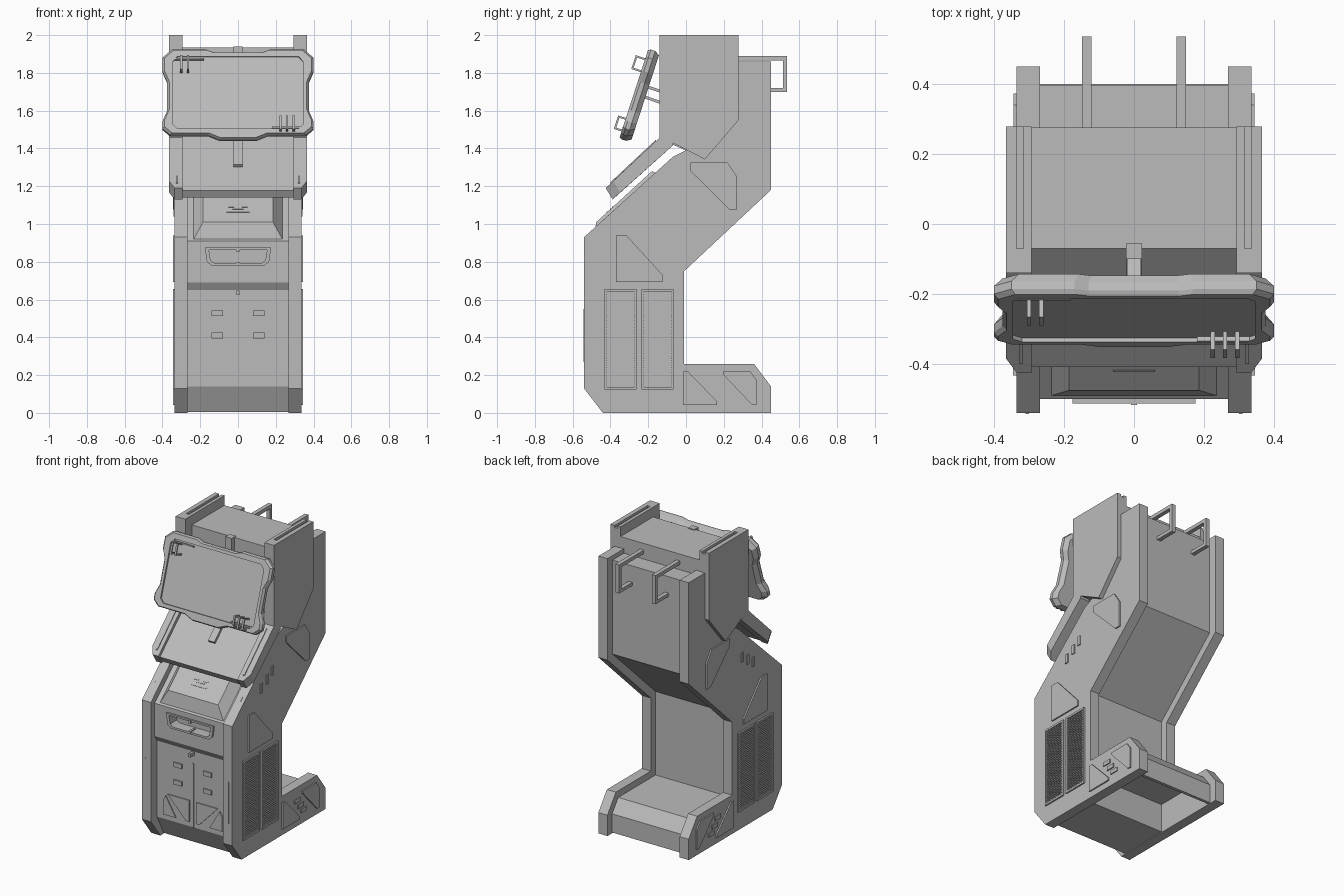
import bpy, bmesh, math
from mathutils import Matrix, Vector

grey = bpy.data.materials.new("plain grey")
grey.diffuse_color = (0.5, 0.5, 0.5, 1)


def finish(name, bm, mat=None):
    bmesh.ops.recalc_face_normals(bm, faces=bm.faces)
    me = bpy.data.meshes.new(name)
    bm.to_mesh(me)
    bm.free()
    me.materials.append(grey)
    ob = bpy.data.objects.new(name, me)
    bpy.context.collection.objects.link(ob)
    if mat:
        me.transform(mat)
    return ob


def loft(bm, rings):
    vs = [[bm.verts.new(p) for p in r] for r in rings]
    n = len(vs[0])
    for a, b in zip(vs, vs[1:]):
        for i in range(n):
            j = (i + 1) % n
            bm.faces.new((a[i], a[j], b[j], b[i]))
    bm.faces.new(vs[0])
    bm.faces.new(vs[-1][::-1])


def solid(name, polys, axis, lo, hi, mirror=False, mat=None):
    """Extrude outlines along x (points are y,z) or along y (points are x,z)."""
    bm = bmesh.new()
    for pts in polys:
        for s in ((1, -1) if mirror else (1,)):
            if axis == 'x':
                loft(bm, [[(s * d, p[0], p[1]) for p in pts] for d in (lo, hi)])
            else:
                loft(bm, [[(s * p[0], d, p[1]) for p in pts] for d in (lo, hi)])
    return finish(name, bm, mat)


def rect(a0, a1, b0, b1):
    return [(a0, b0), (a1, b0), (a1, b1), (a0, b1)]


def cut(obs, cutter):
    for ob in obs:
        m = ob.modifiers.new("cut", 'BOOLEAN')
        m.object = cutter
        m.solver = 'EXACT'
        bpy.context.view_layer.objects.active = ob
        bpy.ops.object.modifier_apply(modifier=m.name)
    bpy.data.objects.remove(cutter)


# cabinet side panels with their feet
side = [(-.54, .13), (-.44, 0), (.45, 0), (.45, .14), (.36, .26), (-.01, .26),
        (-.01, .75), (.45, 1.18), (.45, 1.86), (.2, 1.86), (.12, 1.45),
        (-.07, 1.355), (-.54, .93)]
solid("side_panels", [side], 'x', .268, .335, True)

# inner cabinet, inset between the panels
body = solid("cabinet_body", [[
    (-.405, .005), (-.06, .005), (-.06, .775), (.396, 1.2), (.396, 1.83), (.2, 1.83),
    (.1, 1.45), (-.07, 1.297), (-.5, .91), (-.5, .69), (-.475, .65), (-.475, .14)]],
    'x', -.27, .27)

# hollow foot cover between the side panels
solid("foot_cover", [[
    (-.07, .215), (.335, .215), (.4, .13), (.4, .005), (.38, .005), (.38, .122),
    (.325, .195), (-.07, .195)]], 'x', -.27, .27)

# coin tray: raised frame and a pocket cut through it
tray = [(-.175, .875), (.175, .875), (.165, .80), (.14, .78), (-.14, .78), (-.165, .80)]
frame = solid("tray_frame", [tray], 'y', -.512, -.47)
cut([body, frame], solid("tray_cutter", [[(x * .88, .83 + (z - .83) * .74) for x, z in tray]],
                         'y', -.6, -.44))
solid("tray_latches", [rect(-.008, .008, .852, .872), rect(-.008, .008, .783, .80),
                       rect(-.008, .008, .625, .648)], 'y', -.517, -.46)

# sloped console block with a small outline on its face
bm = bmesh.new()
loft(bm, [[(-.235, -.49, .92), (.235, -.49, .92), (.235, -.12, 1.252), (-.235, -.12, 1.252)],
          [(-.185, -.475, 1.01), (.185, -.475, 1.01), (.185, -.18, 1.28), (-.185, -.18, 1.28)]])
finish("console_block", bm)
slope = Matrix.Translation((0, -.42, 1.061)) @ Matrix.Rotation(-math.radians(47.5), 4, 'X')
solid("console_marks", [rect(-.06, .06, 0, .006), rect(-.05, -.02, .04, .046),
                        rect(.02, .05, .04, .046), rect(-.03, .03, .025, .031)],
      'y', -.003, .004, mat=slope)

# doors: seam strip, handles and stiffener plates
solid("door_seam", [rect(-.007, .007, .14, .57)], 'y', -.479, -.47)
solid("door_handles", [rect(.08, .14, z, z + .03) for z in (.395, .512)], 'y', -.484, -.47, True)
solid("door_plates", [
    [(.22, .172), (.22, .27), (.2, .3), (.125, .172)],
    [(.185, .315), (.025, .315), (.025, .172), (.05, .172)]], 'y', -.482, -.47, True)

# plates and ribs on the outer sides
solid("side_plates", [
    [(-.37, .94), (-.315, .94), (-.124, .73), (-.124, .693), (-.37, .693)],
    [(.024, 1.325), (.22, 1.325), (.27, 1.25), (.27, 1.077), (.23, 1.077), (.024, 1.28)],
    [(-.015, .22), (.01, .22), (.165, .06), (.165, .042), (-.015, .042)],
    [(.195, .22), (.34, .22), (.373, .175), (.373, .042), (.35, .042), (.195, .205)]],
    'x', .33, .344, True)
ribs = [rect(y, y + .023, z, z + .062) for y, z in ((-.245, 1.04), (-.183, 1.078), (-.128, 1.115))]
ribs += [rect(y, y + .06, z, z + .026) for y, z in ((.115, .16), (.15, .115), (.185, .074))]
solid("side_ribs", ribs, 'x', .33, .342, True)

# side vents: frames with slats
frames, slats = [], []
for y0, y1 in ((-.432, -.262), (-.235, -.065)):
    frames += [rect(y0, y0 + .013, .125, .655), rect(y1 - .013, y1, .125, .655),
               rect(y0, y1, .125, .138), rect(y0, y1, .642, .655)]
    slats += [rect(y0 + .013, y1 - .013, .142 + i * .0125, .149 + i * .0125) for i in range(40)]
solid("vent_frames", frames, 'x', .33, .345, True)
solid("vent_slats", slats, 'x', .33, .342, True)

# thin front strips on the panels' edges
solid("edge_strips", [rect(.3, .31, .27, .55)], 'y', -.543, -.53, True)
solid("slope_strips", [[(-.44, 1.01), (-.3, 1.137), (-.3, 1.147), (-.44, 1.021)]],
      'x', .3, .31, True)

# upper hood: middle with sloping deck
solid("hood_middle", [[
    (-.07, 1.935), (.275, 1.935), (.275, 1.55), (.1, 1.345), (-.07, 1.42), (-.385, 1.14),
    (-.408, 1.178), (-.07, 1.49)]], 'x', -.3, .3)

# hood side plates with forward arms; outer arm tips are clipped
hood = solid("hood_sides", [[
    (-.14, 2), (.278, 2), (.278, 1.55), (.1, 1.342), (-.07, 1.43), (-.07, 1.415),
    (-.388, 1.13), (-.425, 1.19), (-.14, 1.457)]], 'x', .293, .335, True)
outer = solid("hood_outer_sides", [[
    (-.14, 2), (.278, 2), (.278, 1.55), (.1, 1.342), (-.07, 1.43), (-.07, 1.415),
    (-.388, 1.13), (-.425, 1.19), (-.14, 1.457)]], 'x', .335, .365, True)
for v in outer.data.vertices:
    if abs(v.co.x) > .36 and v.co.y < -.3:
        v.co += Vector((0, .04, .037))
cut([hood], solid("rail_cutter", [rect(-.07, .3, 1.985, 2.1)], 'x', .315, .3349, True))
solid("arm_strips", [[(-.4, 1.21), (-.16, 1.434), (-.16, 1.445), (-.4, 1.221)]],
      'x', .318, .328, True)

# centre post running down the hood front and onto the deck
solid("centre_post", [[
    (-.055, 1.94), (-.1, 1.94), (-.1, 1.485), (-.285, 1.315), (-.265, 1.29), (-.055, 1.46)]],
    'x', -.023, .023)
solid("screen_struts", [
    [(-.23, 1.743), (-.23, 1.727), (-.09, 1.68), (-.09, 1.695)],
    [(-.24, 1.688), (-.24, 1.672), (-.09, 1.62), (-.09, 1.635)]], 'x', -.02, .02)

# tilted screen with a notched outline and a recessed face
tilt = Matrix.Translation((0, -.246, 1.68)) @ Matrix.Rotation(-math.radians(18), 4, 'X')
half = [(.13, .235), (.17, .25), (.35, .25), (.4, .205), (.4, .13), (.375, .07),
        (.375, -.09), (.4, -.15), (.4, -.19), (.36, -.225), (.16, -.225), (.1, -.25)]
outline = half + [(-x, v) for x, v in reversed(half)]
bm = bmesh.new()
loft(bm, [[(x * s, d, v * s) for x, v in outline]
          for d, s in ((-.032, .97), (-.018, 1), (.006, 1), (.032, .94))])
screen = finish("screen", bm, tilt)
face = [(-.345, -.17), (-.32, -.195), (.32, -.195), (.345, -.17),
        (.345, .18), (.32, .208), (-.32, .208), (-.345, .18)]
cut([screen], solid("screen_cutter", [face], 'y', -.1, -.02, mat=tilt))
solid("screen_strips", [rect(-.34, -.18, .19, .198), rect(.18, .33, -.19, -.182)],
      'y', -.033, -.019, mat=tilt)

# wire staples on the screen corners
for name, xs, v0, v1, d in (("upper_staple", (-.3, -.265), .12, .197, -.085),
                            ("lower_staple", (.225, .26, .295), -.21, -.135, -.075)):
    loop = [(-.02, v0), (d, v0), (d, v1), (-.02, v1), (-.02, v1 - .01),
            (d + .01, v1 - .01), (d + .01, v0 + .01), (-.02, v0 + .01)]
    for x in xs:
        solid(name, [loop], 'x', x - .006, x + .006, mat=tilt)

# rear bars
solid("rear_bars", [[
    (.27, 1.89), (.535, 1.89), (.535, 1.698), (.39, 1.698), (.39, 1.72), (.513, 1.72),
    (.513, 1.866), (.27, 1.866)]], 'x', .121, .149, True)
